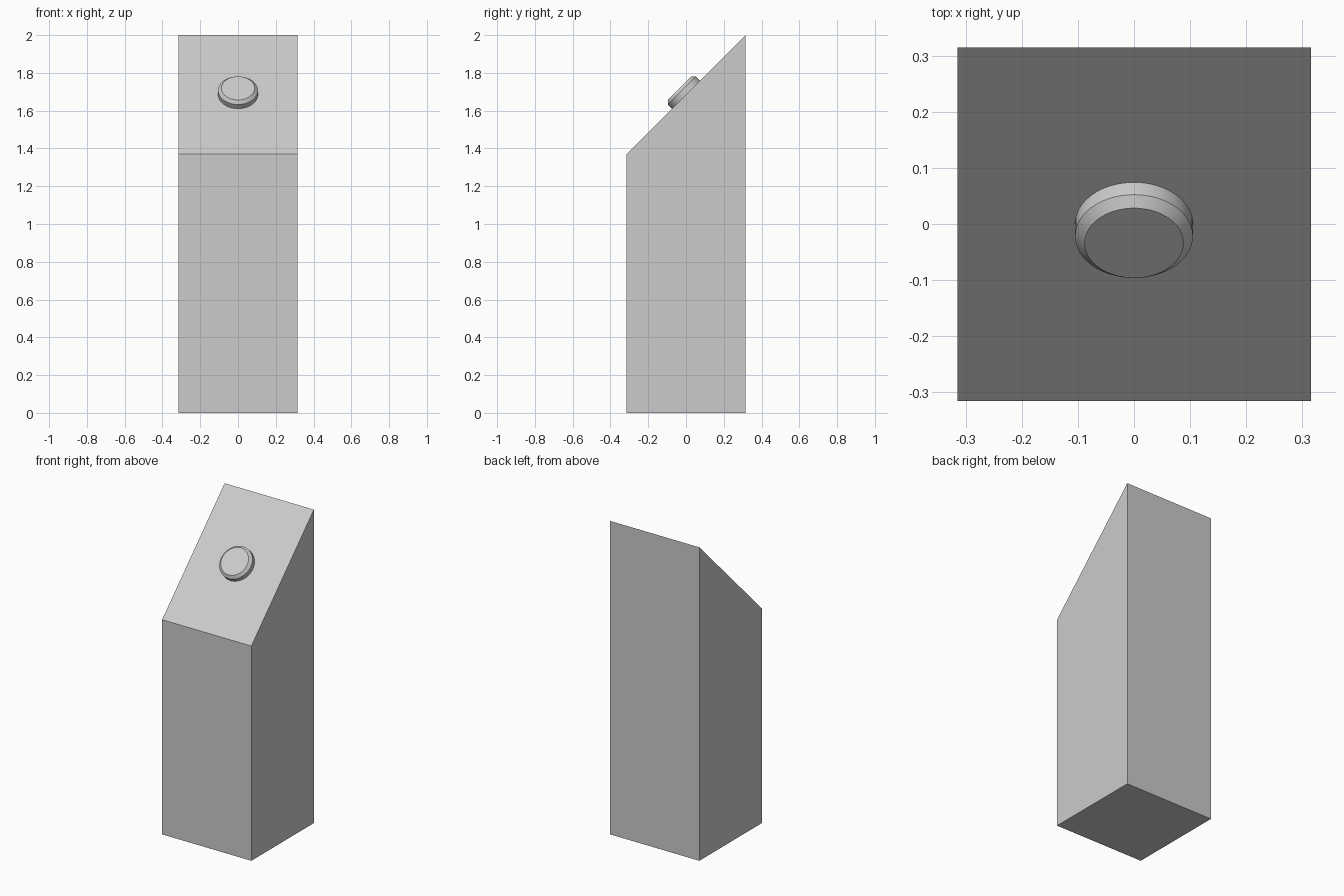
import bpy, bmesh, math
from mathutils import Matrix

if "Cube" in bpy.data.objects:
    bpy.data.objects.remove(bpy.data.objects["Cube"])

HALF, FRONT_Z, BACK_Z = 0.315, 1.37, 2.0


def add_object(name, bm, matrix=Matrix()):
    bmesh.ops.recalc_face_normals(bm, faces=bm.faces)
    mesh = bpy.data.meshes.new(name)
    bm.to_mesh(mesh)
    bm.free()
    obj = bpy.data.objects.new(name, mesh)
    obj.matrix_world = matrix
    bpy.context.collection.objects.link(obj)
    return obj


# Pedestal: side profile with a 45 degree sloped top, extruded across x
bm = bmesh.new()
profile = [(-HALF, 0), (HALF, 0), (HALF, BACK_Z), (-HALF, FRONT_Z)]
side = bm.faces.new([bm.verts.new((-HALF, y, z)) for y, z in profile])
ext = bmesh.ops.extrude_face_region(bm, geom=[side])
bmesh.ops.translate(bm, vec=(2 * HALF, 0, 0),
                    verts=[v for v in ext["geom"] if isinstance(v, bmesh.types.BMVert)])
add_object("pedestal", bm)

# Push button: round disc with a chamfered rim, square to the slope
SEGMENTS = 64
bm = bmesh.new()
rings = []
for radius, height in [(0.105, -0.003), (0.105, 0.031), (0.088, 0.048)]:
    rings.append([bm.verts.new((radius * math.cos(2 * math.pi * i / SEGMENTS),
                                radius * math.sin(2 * math.pi * i / SEGMENTS), height))
                  for i in range(SEGMENTS)])
for low, high in zip(rings, rings[1:]):
    for i in range(SEGMENTS):
        j = (i + 1) % SEGMENTS
        bm.faces.new((low[i], low[j], high[j], high[i]))
bm.faces.new(rings[0])
bm.faces.new(rings[-1])
button = add_object("button", bm, Matrix.Translation((0, 0, (FRONT_Z + BACK_Z) / 2))
                    @ Matrix.Rotation(math.radians(45), 4, "X"))
bpy.context.view_layer.objects.active = button
button.select_set(True)
bpy.ops.object.shade_smooth_by_angle(angle=math.radians(30))
